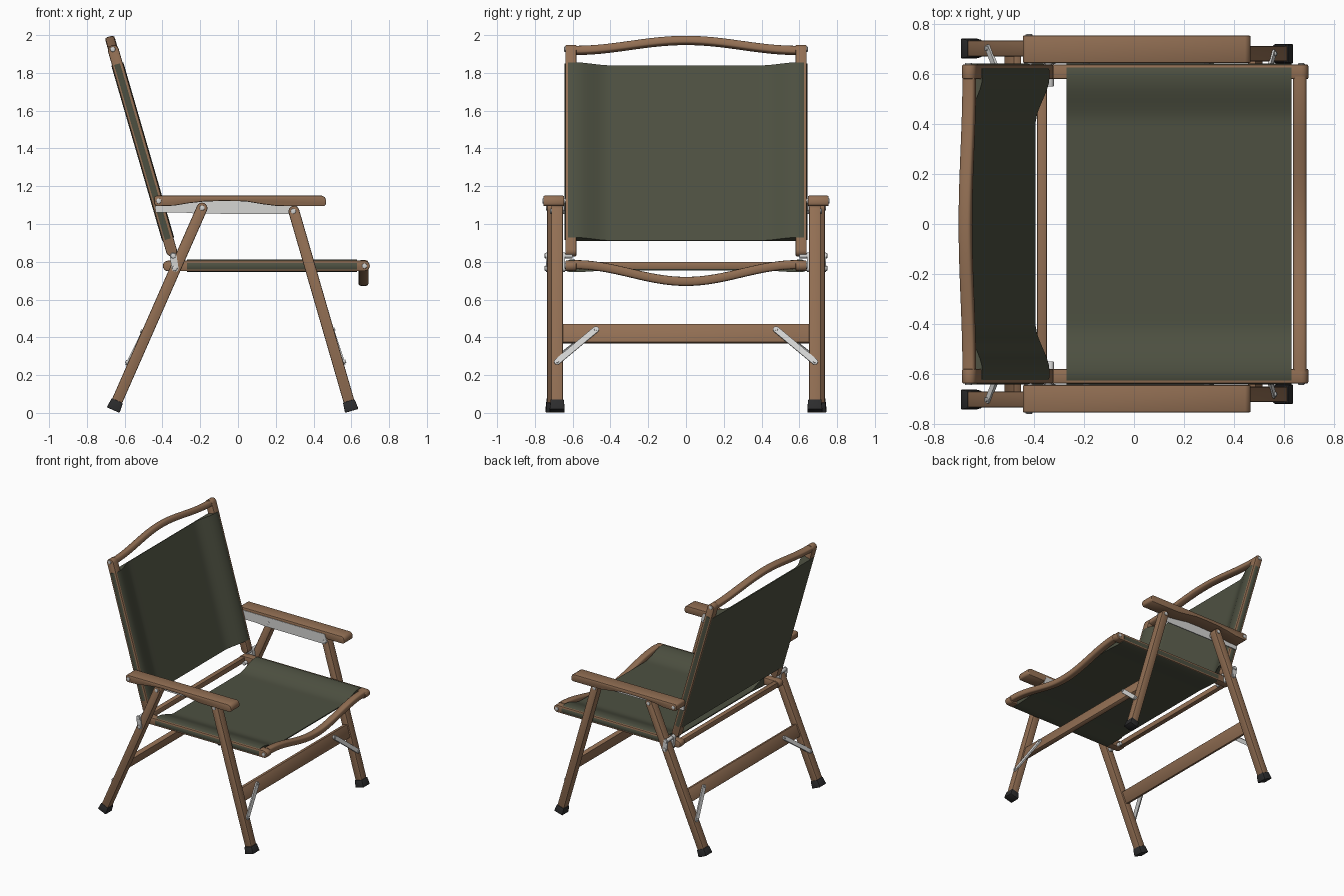
import bpy, bmesh, math
from mathutils import Vector

if "Cube" in bpy.data.objects:
    bpy.data.objects.remove(bpy.data.objects["Cube"])


def material(name, rgb):
    m = bpy.data.materials.new(name)
    m.diffuse_color = (*rgb, 1)
    m.use_nodes = True
    m.node_tree.nodes["Principled BSDF"].inputs["Base Color"].default_value = m.diffuse_color
    return m


WOOD = material("wood", (0.29, 0.16, 0.088))
CLOTH = material("olive_fabric", (0.075, 0.081, 0.053))
METAL = material("light_metal", (0.66, 0.66, 0.65))
RUBBER = material("dark_rubber", (0.025, 0.025, 0.026))


def loft(name, rings, mat, bevel=0.0):
    """Skin a list of closed rings, cap the ends, optionally round the hard edges."""
    bm = bmesh.new()
    vs = [[bm.verts.new(p) for p in r] for r in rings]
    n = len(vs[0])
    for a, b in zip(vs, vs[1:]):
        for i in range(n):
            j = (i + 1) % n
            bm.faces.new((a[i], a[j], b[j], b[i]))
    bm.faces.new(vs[0])
    bm.faces.new(vs[-1])
    bmesh.ops.recalc_face_normals(bm, faces=bm.faces)
    if bevel:
        hard = [e for e in bm.edges if e.calc_face_angle(0) > 0.7]
        bmesh.ops.bevel(bm, geom=hard, offset=bevel, segments=2, profile=0.5,
                        affect='EDGES', clamp_overlap=True)
        bmesh.ops.recalc_face_normals(bm, faces=bm.faces)
    me = bpy.data.meshes.new(name)
    bm.to_mesh(me)
    bm.free()
    me.materials.append(mat)
    ob = bpy.data.objects.new(name, me)
    bpy.context.collection.objects.link(ob)
    bpy.ops.object.select_all(action='DESELECT')
    ob.select_set(True)
    bpy.context.view_layer.objects.active = ob
    bpy.ops.object.shade_smooth_by_angle(angle=math.radians(38))
    return ob


def frame(ox, oz, dx, dz, flip=1):
    """Local side-view frame: u runs along (dx, dz), v is across it."""
    L = math.hypot(dx, dz)
    dx, dz = dx / L, dz / L
    nx, nz = dz * flip, -dx * flip
    return lambda v, y, u: Vector((ox + nx * v + dx * u, y, oz + nz * v + dz * u))


def prism(name, F, prof, y0, y1, mat, bevel=0.0):
    return loft(name, [[F(v, y, u) for v, u in prof] for y in (y0, y1)], mat, bevel)


def box(v0, v1, u0, u1):
    return [(v0, u0), (v1, u0), (v1, u1), (v0, u1)]


def stadium(p, q, r, n=8):
    """Bar outline with half-round ends from p to q."""
    a = math.atan2(q[1] - p[1], q[0] - p[0])
    pts = []
    for c, s in ((q, a - math.pi / 2), (p, a + math.pi / 2)):
        pts += [(c[0] + r * math.cos(s + math.pi * i / n),
                 c[1] + r * math.sin(s + math.pi * i / n)) for i in range(n + 1)]
    return pts


def bolt(name, x, z, y0, y1, r=0.014):
    ring = [(x + r * math.cos(i * math.pi / 6), z + r * math.sin(i * math.pi / 6)) for i in range(12)]
    prism(name, WORLD, ring, y0, y1, METAL, 0.003)


def curved_bar(name, F, v0, u_end, u_mid, hv, hu):
    """Crossbar that bows from u_end at the posts to u_mid in the middle."""
    rings = []
    for k in range(33):
        y = -0.59 + 1.18 * k / 32
        u = u_end + (u_mid - u_end) * (0.5 + 0.5 * math.cos(math.pi * y / 0.59))
        ring = []
        for i in range(16):
            a = i * math.pi / 8
            c, s = math.cos(a), math.sin(a)
            ring.append(F(v0 + hv * math.copysign(abs(c) ** 0.55, c), y,
                          u + hu * math.copysign(abs(s) ** 0.55, s)))
        rings.append(ring)
    return loft(name, rings, WOOD)


def fabric(name, at, length, floor):
    """Sheet sagging between two sleeves that wrap the side rails."""
    sec, top = [], 0.033
    for k in range(49):
        y = -0.615 + 1.23 * k / 48
        t = min(1, max(0, (abs(y) - 0.40) / 0.19))
        sec.append((y, floor + 0.008 + (top - floor - 0.008) * t * t * (3 - 2 * t)))
    sec += [(0.634, 0.025), (0.642, 0.008), (0.642, -0.012), (0.634, -0.027), (0.615, -0.033)]
    for y in (0.57, 0.5, 0.42, -0.42, -0.5, -0.57):
        t = min(1, max(0, (abs(y) - 0.42) / 0.15))
        sec.append((y, floor + (-0.033 - floor) * t))
    sec += [(-0.615, -0.033), (-0.634, -0.027), (-0.642, -0.012), (-0.642, 0.008), (-0.634, 0.025)]
    return loft(name, [[at(y, v, s) for y, v in sec] for s in length], CLOTH)


WORLD = frame(0, 0, 0, 1)
BACK = frame(-0.37, 0.92, -0.29, 1)
FRONT = frame(0.602, 0.0105, -0.307, 1.06)
REAR = frame(-0.661, 0.015, 0.471, 1.07, -1)

# Backrest and seat cloth
fabric("back_fabric", lambda y, v, s: BACK(v, y, s), (0, 0.965), -0.033)
fabric("seat_fabric", lambda y, v, s: Vector((s, y, 0.778 + v)), (-0.27, 0.63), -0.024)

# Curved crossbars and straight rear seat bar
curved_bar("top_rail", BACK, 0.0, 1.04, 1.095, 0.026, 0.022)
curved_bar("seat_front_bar", WORLD, 0.664, 0.785, 0.696, 0.027, 0.024)
prism("seat_rear_bar", WORLD, box(-0.388, -0.348, 0.758, 0.80), -0.59, 0.59, WOOD, 0.008)

# Boards joining the leg pairs
prism("front_stretcher", FRONT, box(-0.016, 0.018, 0.375, 0.475), -0.655, 0.655, WOOD, 0.004)
prism("rear_stretcher", REAR, box(-0.016, 0.018, 0.39, 0.485), -0.675, 0.675, WOOD, 0.004)

ARM = [(-0.445, 1.105), (-0.43, 1.094), (-0.34, 1.097), (-0.26, 1.11), (-0.18, 1.119), (-0.08, 1.122),
       (0.04, 1.12), (0.13, 1.105), (0.21, 1.095), (0.455, 1.094), (0.466, 1.103), (0.467, 1.125),
       (0.46, 1.142), (0.445, 1.15), (-0.435, 1.15), (-0.445, 1.14)]
PLATE = [(-0.435, 1.062), (-0.30, 1.062), (-0.22, 1.055), (0.30, 1.052), (0.32, 1.075),
         (0.30, 1.13), (-0.42, 1.13), (-0.44, 1.09)]

for s, side in ((-1, "right"), (1, "left")):
    def part(name, F, prof, y0, y1, mat, bevel=0.0):
        return prism(f"{name}_{side}", F, prof, s * y0, s * y1, mat, bevel)

    # Rails of the backrest and seat
    part("back_rail", BACK, stadium((0, -0.065), (0, 1.04), 0.029), 0.58, 0.639, WOOD, 0.006)
    part("seat_rail", WORLD, stadium((-0.37, 0.778), (0.67, 0.778), 0.028), 0.58, 0.639, WOOD, 0.006)

    # Armrest and its metal side plate
    part("armrest", WORLD, ARM, 0.645, 0.755, WOOD, 0.006)
    part("arm_plate", WORLD, PLATE, 0.642, 0.65, METAL)

    # Legs, rubber feet and diagonal braces
    for leg, F, y0, y1, top in (("front", FRONT, 0.651, 0.713, 1.10), ("rear", REAR, 0.671, 0.735, 1.168)):
        part(f"{leg}_leg", F, stadium((0, 0.06), (0, top), 0.029), y0, y1, WOOD, 0.006)
        ym = (y0 + y1) / 2
        rings = [[F(a * h, s * (ym + b * (h + 0.003)), u) for a, b in ((-1, -1), (1, -1), (1, 1), (-1, 1))]
                 for h, u in ((0.037, 0.0), (0.032, 0.055))]
        loft(f"{leg}_foot_{side}", rings, RUBBER, 0.004)
        P, Q = (ym, 0.262), (ym - 0.205, 0.442)
        rings = []
        for lo, hi in ((0, 0.007), (1, 0.007)):
            rings.append([F(0.026 - 0.008 * min(1, max(0, (ym - y) / 0.2)) + lo * 0.011, s * y, u)
                          for y, u in stadium(P, Q, 0.016)])
        loft(f"{leg}_brace_{side}", rings, METAL)
        for i, (y, u, v) in enumerate((P + (0.036,), Q + (0.028,))):
            rings = [[F(v + h, s * (y + 0.009 * math.cos(k * math.pi / 5)),
                        u + 0.009 * math.sin(k * math.pi / 5)) for k in range(10)] for h in (0, 0.008)]
            loft(f"{leg}_brace_screw_{i + 1}_{side}", rings, METAL)

    # Hinge plates joining backrest, seat and rear leg
    hinge = stadium((-0.343, 0.832), (-0.333, 0.765), 0.018)
    part("hinge_outer", WORLD, hinge, 0.735, 0.742, METAL)
    part("hinge_inner", WORLD, hinge, 0.641, 0.669, METAL)

    # Bolts
    for label, x, z, y0, y1 in (("arm_back", -0.42, 1.122, 0.63, 0.76), ("rear_leg", -0.19, 1.085, 0.64, 0.741),
                                ("front_leg", 0.293, 1.068, 0.64, 0.719), ("handle", -0.663, 1.925, 0.60, 0.645),
                                ("seat_front", 0.67, 0.778, 0.60, 0.644), ("seat_rear", -0.335, 0.765, 0.55, 0.748),
                                ("back_foot", -0.343, 0.832, 0.60, 0.748)):
        bolt(f"{label}_bolt_{side}", x, z, s * y0, s * y1)
